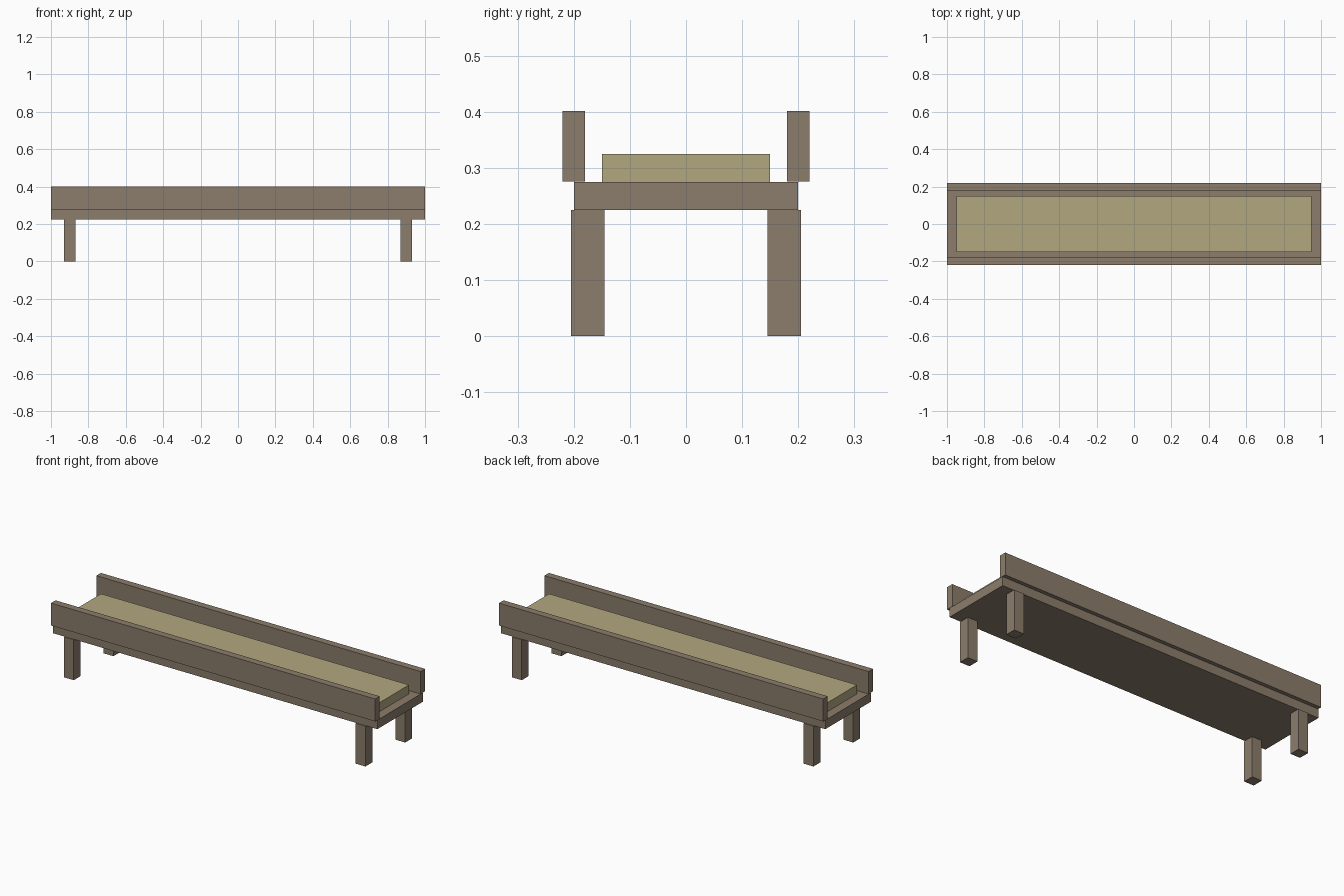
import bpy

default = bpy.data.objects.get("Cube")
if default:
    bpy.data.objects.remove(default, do_unlink=True)


def make_material(name, rgb):
    mat = bpy.data.materials.new(name)
    mat.use_nodes = True
    color = (*rgb, 1.0)
    mat.diffuse_color = color
    mat.node_tree.nodes["Principled BSDF"].inputs["Base Color"].default_value = color
    return mat


def box(name, low, high, mat):
    """Axis-aligned box between two corners."""
    center = [(a + b) / 2 for a, b in zip(low, high)]
    bpy.ops.mesh.primitive_cube_add(size=1, location=center)
    obj = bpy.context.object
    obj.name = name
    obj.scale = [b - a for a, b in zip(low, high)]
    bpy.ops.object.transform_apply(location=False, rotation=False, scale=True)
    obj.data.materials.append(mat)
    return obj


wood = make_material("brown wood", (0.258, 0.205, 0.147))
fabric = make_material("straw fabric", (0.445, 0.39, 0.21))

LEG_TOP = 0.225
BASE_TOP = 0.275

# Base slab and the pad lying on it
box("base_slab", (-1, -0.2, LEG_TOP), (1, 0.2, BASE_TOP), wood)
box("pad", (-0.95, -0.15, BASE_TOP), (0.95, 0.15, 0.325), fabric)

# Side rails, overhanging the slab edges, and four corner legs
for depth, y in (("front", -1), ("back", 1)):
    rail = sorted((y * 0.18, y * 0.22))
    box(f"{depth}_rail", (-1, rail[0], BASE_TOP + 0.001), (1, rail[1], 0.401), wood)
    for side, x in (("right", -1), ("left", 1)):
        cx, cy, half = x * 0.9, y * 0.175, 0.03
        box(f"{depth}_{side}_leg", (cx - half, cy - half, 0),
            (cx + half, cy + half, LEG_TOP), wood)
